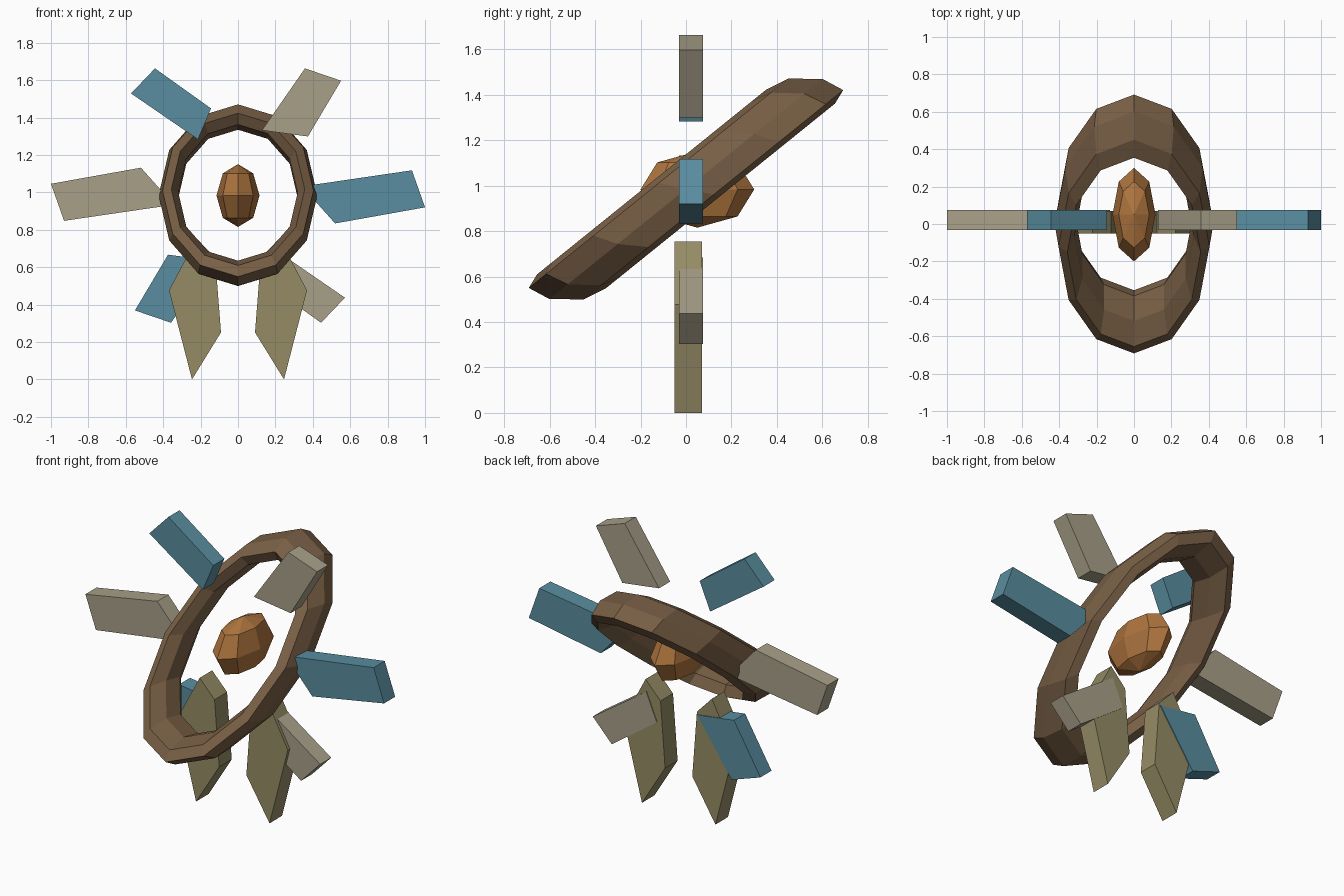
import bpy, bmesh, math
from mathutils import Matrix

if "Cube" in bpy.data.objects:
    bpy.data.objects.remove(bpy.data.objects["Cube"])

CZ = 0.985  # height of the ring centre


def material(name, rgb):
    m = bpy.data.materials.new(name)
    m.diffuse_color = (*rgb, 1)
    m.use_nodes = True
    m.node_tree.nodes["Principled BSDF"].inputs["Base Color"].default_value = m.diffuse_color
    return m


BROWN = material("dark_wood", (0.19, 0.115, 0.06))
COPPER = material("copper", (0.43, 0.18, 0.05))
TEAL = material("teal", (0.10, 0.27, 0.35))
BEIGE = material("beige", (0.39, 0.35, 0.25))
OLIVE = material("olive", (0.30, 0.26, 0.13))


def finish(name, bm, mat):
    bmesh.ops.recalc_face_normals(bm, faces=bm.faces)
    me = bpy.data.meshes.new(name)
    bm.to_mesh(me)
    bm.free()
    me.materials.append(mat)
    ob = bpy.data.objects.new(name, me)
    bpy.context.collection.objects.link(ob)
    return ob


def plate(name, outline, y0, y1, mat):
    """Extrude a front-view (x, z) outline from y0 to y1."""
    bm = bmesh.new()
    face = bm.faces.new([bm.verts.new((x, y0, z)) for x, z in outline])
    ext = bmesh.ops.extrude_face_region(bm, geom=[face])["geom"]
    moved = [v for v in ext if isinstance(v, bmesh.types.BMVert)]
    bmesh.ops.translate(bm, verts=moved, vec=(0, y1 - y0, 0))
    return finish(name, bm, mat)


# tilted, stretched ring: 12 segments with a seven-sided tube
R, r, N, M = 0.369, 0.0555, 12, 7
bm = bmesh.new()
rows = []
for i in range(N):
    t = 2 * math.pi * i / N
    row = []
    for j in range(M):
        p = 2 * math.pi * j / M
        d = R + r * math.cos(p)
        row.append(bm.verts.new((d * math.cos(t), d * math.sin(t), r * math.sin(p))))
    rows.append(row)
for i in range(N):
    a, b = rows[i], rows[(i + 1) % N]
    for j in range(M):
        k = (j + 1) % M
        bm.faces.new((a[j], b[j], b[k], a[k]))
bm.transform(Matrix.Translation((0, 0, CZ))
             @ Matrix.Diagonal((1, 3.12, 1.28, 1))
             @ Matrix.Rotation(1.1, 4, 'X'))
finish("ring", bm, BROWN)

# faceted core floating in the ring
bm = bmesh.new()
bmesh.ops.create_uvsphere(bm, u_segments=8, v_segments=4, radius=1)
bm.transform(Matrix.Translation((0, 0.05, 0.983)) @ Matrix.Diagonal((0.115, 0.25, 0.168, 1)))
finish("core", bm, COPPER)

# six paddles: three outlines, each repeated turned half way round
paddles = {
    "side": ([(0.93, 0.135), (1.0, -0.063), (0.519, -0.149), (0.342, 0.049)], TEAL, BEIGE),
    "upper_right": ([(0.358, 0.68), (0.551, 0.614), (0.374, 0.316), (0.128, 0.349)], BEIGE, TEAL),
    "upper_left": ([(-0.572, 0.546), (-0.444, 0.68), (-0.144, 0.466), (-0.214, 0.30)], TEAL, BEIGE),
}
for name, (pts, mat, opposite) in paddles.items():
    for s, m, tag in ((1, mat, "paddle"), (-1, opposite, "opposite_paddle")):
        plate(f"{name}_{tag}", [(s * x, 0.983 + s * z) for x, z in pts], -0.031, 0.075, m)

# pair of pointed legs
leg = [(0.246, 0.0), (0.369, 0.476), (0.222, 0.755), (0.122, 0.65), (0.091, 0.251)]
for s, side in ((-1, "left"), (1, "right")):
    plate(f"{side}_leg", [(s * x, z) for x, z in leg], -0.05, 0.07, OLIVE)
